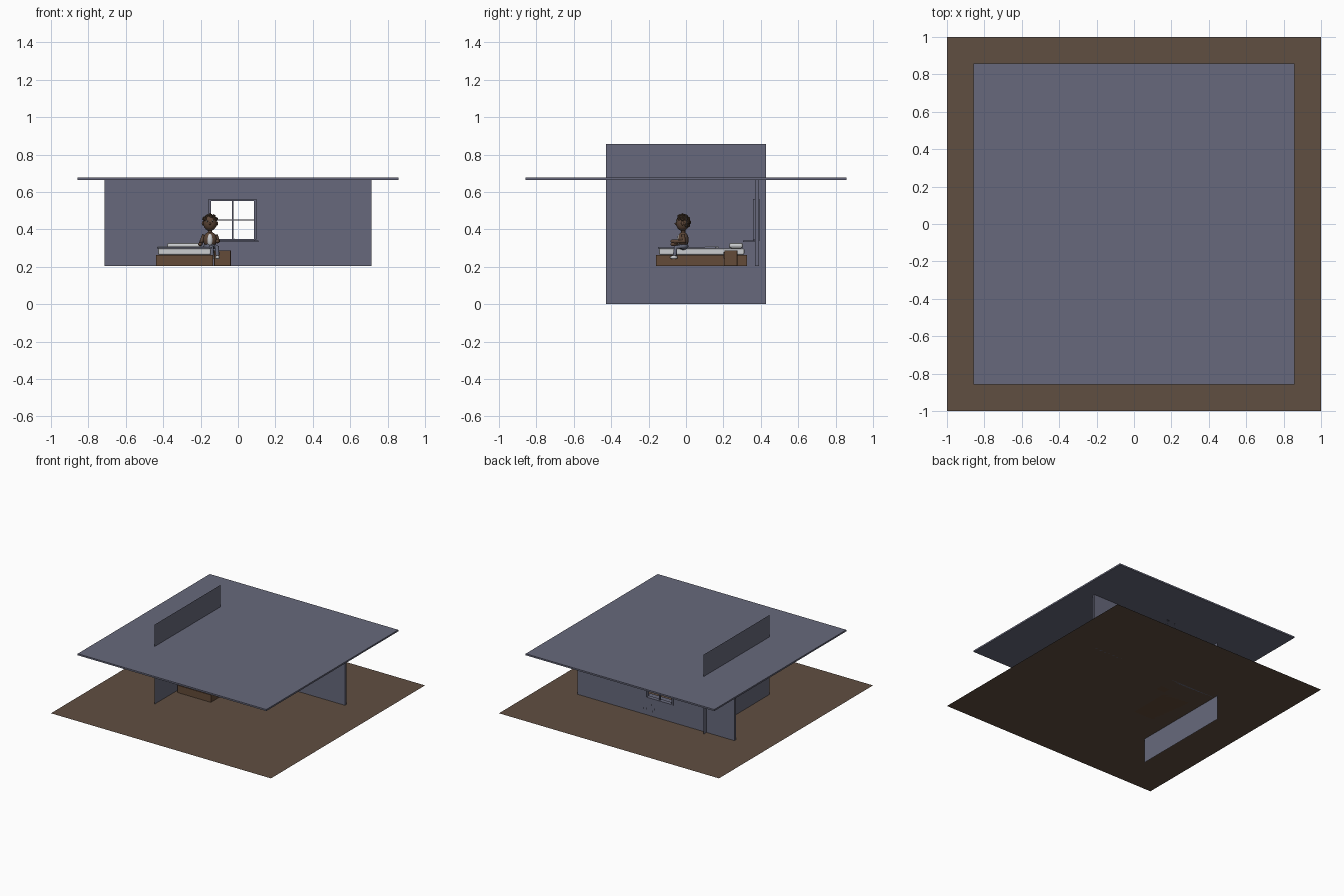
import bpy, bmesh, math, random
from mathutils import Vector

cube = bpy.data.objects.get("Cube")
if cube:
    bpy.data.objects.remove(cube, do_unlink=True)


def material(name, r, g, b):
    m = bpy.data.materials.new(name)
    m.use_nodes = True
    m.diffuse_color = (r, g, b, 1)
    m.node_tree.nodes["Principled BSDF"].inputs["Base Color"].default_value = (r, g, b, 1)
    return m


slate = material("slate", 0.135, 0.141, 0.2)
earth = material("brown floor", 0.117, 0.077, 0.053)
wood = material("bed wood", 0.127, 0.07, 0.04)
linen = material("white linen", 0.6, 0.61, 0.63)
skin = material("brown skin", 0.105, 0.06, 0.038)
hair = material("dark hair", 0.06, 0.036, 0.022)
denim = material("grey trousers", 0.12, 0.13, 0.18)


def finish(name, bm, mat, smooth=False):
    mesh = bpy.data.meshes.new(name)
    bm.to_mesh(mesh)
    bm.free()
    mesh.materials.append(mat)
    if smooth:
        for p in mesh.polygons:
            p.use_smooth = True
    ob = bpy.data.objects.new(name, mesh)
    bpy.context.collection.objects.link(ob)
    return ob


def add_box(bm, x, y, z):
    verts = bmesh.ops.create_cube(bm, size=1)["verts"]
    for v in verts:
        for i, (a, b) in enumerate((x, y, z)):
            v.co[i] = a if v.co[i] < 0 else b


def boxes(name, mat, *ranges, bevel=0):
    bm = bmesh.new()
    for r in ranges:
        add_box(bm, *r)
    ob = finish(name, bm, mat)
    if bevel:
        mod = ob.modifiers.new("soft edges", "BEVEL")
        mod.width = bevel
        mod.segments = 2
    return ob


def sheet(name, mat, corners):
    bm = bmesh.new()
    bm.faces.new([bm.verts.new(c) for c in corners])
    return finish(name, bm, mat)


def ball(name, mat, centre, size):
    bm = bmesh.new()
    bmesh.ops.create_uvsphere(bm, u_segments=16, v_segments=10, radius=1)
    for v in bm.verts:
        v.co = Vector(centre) + Vector([v.co[i] * size[i] for i in range(3)])
    return finish(name, bm, mat, True)


def limb(name, mat, points, radius):
    """Round tube through the given joints."""
    curve = bpy.data.curves.new(name, "CURVE")
    curve.dimensions = "3D"
    curve.bevel_depth = radius
    curve.bevel_resolution = 2
    curve.use_fill_caps = True
    spline = curve.splines.new("POLY")
    spline.points.add(len(points) - 1)
    for p, co in zip(spline.points, points):
        p.co = (*co, 1)
    curve.materials.append(mat)
    ob = bpy.data.objects.new(name, curve)
    bpy.context.collection.objects.link(ob)


# Floor, roof and the thin side partition
F = 0.204
sheet("floor", earth, [(-1, -1, F), (1, -1, F), (1, 1, F), (-1, 1, F)])
boxes("roof", slate, ((-0.857, 0.857), (-0.857, 0.857), (0.664, 0.677)))
sheet("side_partition", slate, [(-0.46, -0.428, 0), (-0.46, 0.428, 0),
                                (-0.46, 0.428, 0.857), (-0.46, -0.428, 0.857)])

# Back wall built around the window opening
wy, wl, wr, wb, wt = (0.37, 0.39), -0.148, 0.09, 0.345, 0.555
boxes("back_wall", slate,
      ((-0.714, wl), wy, (F, 0.664)), ((wr, 0.714), wy, (F, 0.664)),
      ((wl, wr), wy, (F, wb)), ((wl, wr), wy, (wt, 0.664)))

# Window frame with glazing bars and sill
fy = (0.358, 0.392)
boxes("window_frame", slate,
      ((wl - 0.01, wl + 0.004), fy, (wb, wt + 0.008)),
      ((wr - 0.004, wr + 0.01), fy, (wb, wt + 0.008)),
      ((wl, wr), fy, (wt - 0.004, wt + 0.008)),
      ((wl, wr), fy, (wb - 0.008, wb + 0.004)),
      ((-0.033, -0.025), (0.374, 0.386), (wb, wt)),
      ((wl, wr), (0.374, 0.386), (0.446, 0.453)))
boxes("window_sill", slate, ((-0.168, 0.11), (0.305, 0.37), (0.333, 0.341)))

# Small thin droplets behind the wall
random.seed(4)
drops = []
for low, high, left, right, count in ((0.275, 0.34, -0.05, 0.09, 8),
                                      (0.6, 0.645, -0.05, 0.09, 5),
                                      (0.515, 0.52, 0.11, 0.14, 1)):
    for i in range(count):
        x, z = random.uniform(left, right), random.uniform(low, high)
        drops.append(((x, x + 0.003), (0.47, 0.471), (z, z + 0.016)))
boxes("droplets", slate, *drops)

# Bed
boxes("bed_base", wood, ((-0.438, -0.135), (-0.16, 0.325), (F, 0.264)))
boxes("mattress", linen, ((-0.428, -0.145), (-0.145, 0.312), (0.264, 0.298)), bevel=0.008)
boxes("blanket", slate, ((-0.434, -0.139), (-0.15, 0.16), (0.297, 0.306)), bevel=0.003)
boxes("blanket_trim", linen, ((-0.432, -0.141), (0.1, 0.175), (0.3, 0.309)), bevel=0.003)
boxes("pillow", linen, ((-0.38, -0.2), (0.23, 0.305), (0.298, 0.328)), bevel=0.012)

# Nightstand with drawer front
boxes("nightstand", wood, ((-0.128, -0.038), (0.205, 0.275), (F, 0.288)), bevel=0.004)
boxes("drawer_front", wood, ((-0.118, -0.048), (0.201, 0.206), (0.245, 0.278)))

# Seated figure: trunk, open jacket and shirt
px, py = -0.15, -0.015
ball("hips", denim, (px, py, 0.31), (0.034, 0.028, 0.02))
ball("jacket", skin, (px, py, 0.345), (0.037, 0.029, 0.042))
ball("shirt", linen, (px, py - 0.013, 0.343), (0.018, 0.02, 0.035))
limb("neck", skin, [(px, py, 0.37), (px, py, 0.405)], 0.011)

# Arms and legs
limb("right_arm", skin, [(px - 0.032, py, 0.37), (px - 0.045, py + 0.005, 0.335),
                         (px - 0.05, py - 0.05, 0.322)], 0.011)
limb("left_arm", skin, [(px + 0.032, py, 0.37), (px + 0.044, py + 0.005, 0.335),
                        (px + 0.04, py - 0.05, 0.335)], 0.011)
ball("right_hand", skin, (px - 0.052, py - 0.055, 0.32), (0.011, 0.013, 0.01))
ball("left_hand", skin, (px + 0.04, py - 0.055, 0.336), (0.011, 0.013, 0.01))
for side, dx in (("right", -0.001), ("left", 0.028)):
    x = px + dx
    limb(side + "_leg", denim, [(x, py, 0.308), (x + 0.01, py - 0.04, 0.305),
                                (x + 0.012, py - 0.045, 0.26)], 0.011)
    ball(side + "_shoe", linen, (x + 0.012, py - 0.05, 0.25), (0.012, 0.021, 0.01))

# Head, face and curly hair
hx, hy, hz = px, py - 0.003, 0.435
ball("head", skin, (hx, hy, hz), (0.037, 0.036, 0.044))
ball("nose", skin, (hx, hy - 0.036, hz - 0.005), (0.006, 0.007, 0.006))
for s in (-1, 1):
    ball("ear", skin, (hx + s * 0.037, hy, hz - 0.003), (0.007, 0.008, 0.011))
    ball("eye", linen, (hx + s * 0.014, hy - 0.0305, hz + 0.008), (0.006, 0.004, 0.004))
    ball("pupil", hair, (hx + s * 0.014, hy - 0.034, hz + 0.008), (0.003, 0.002, 0.003))
bm = bmesh.new()
bmesh.ops.create_icosphere(bm, subdivisions=2, radius=1)
seeds = [v.co.copy() for v in bm.verts if v.co.z - 0.6 * max(0, -v.co.y) > 0.1
         or (v.co.y > 0.35 and v.co.z > -0.5)]
bm.free()
curls = bmesh.new()
for d in seeds:
    new = bmesh.ops.create_icosphere(curls, subdivisions=1, radius=0.013)["verts"]
    bmesh.ops.translate(curls, verts=new,
                        vec=(hx + d.x * 0.035, hy + d.y * 0.034, hz + 0.003 + d.z * 0.036))
finish("curly_hair", curls, hair)
